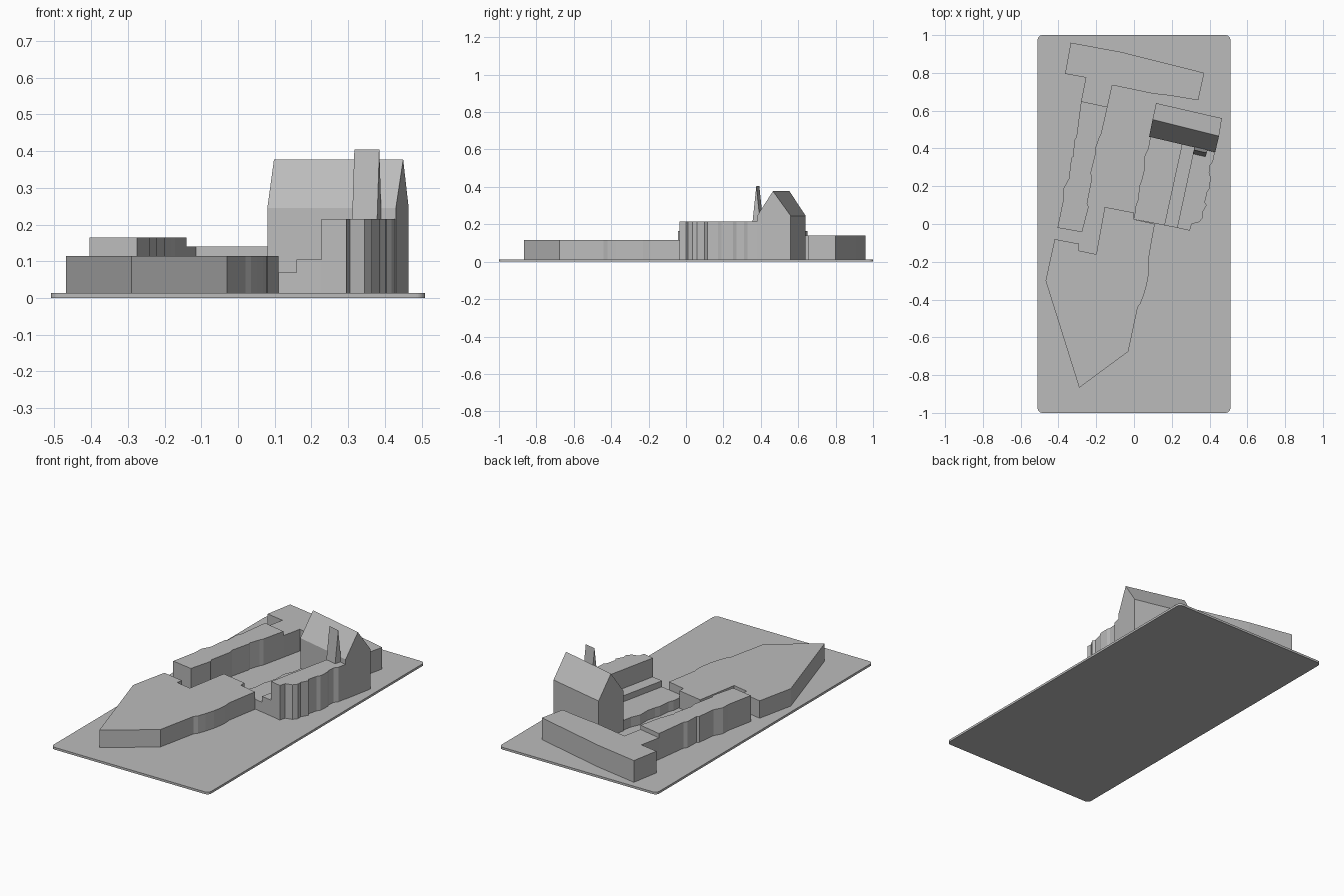
import bpy, bmesh, math
from mathutils import Vector

if "Cube" in bpy.data.objects:
    bpy.data.objects.remove(bpy.data.objects["Cube"])

grey = bpy.data.materials.new("light grey")
grey.diffuse_color = (0.5, 0.5, 0.5, 1)
grey.use_nodes = True
grey.node_tree.nodes["Principled BSDF"].inputs["Base Color"].default_value = grey.diffuse_color
BASE = 0.013


def finish(name, bm):
    bmesh.ops.recalc_face_normals(bm, faces=bm.faces)
    mesh = bpy.data.meshes.new(name)
    bm.to_mesh(mesh)
    bm.free()
    mesh.materials.append(grey)
    ob = bpy.data.objects.new(name, mesh)
    bpy.context.collection.objects.link(ob)
    return ob


def block(name, outline, top, bottom=BASE - 0.004):
    """Extrude a ground plan straight up."""
    bm = bmesh.new()
    face = bm.faces.new([bm.verts.new((x, y, bottom)) for x, y in outline])
    up = bmesh.ops.extrude_face_region(bm, geom=[face])["geom"]
    bmesh.ops.translate(bm, vec=(0, 0, top - bottom),
                        verts=[v for v in up if isinstance(v, bmesh.types.BMVert)])
    return finish(name, bm)


def gabled(name, left, right, eave, ridge):
    """House shape; left and right are (front, ridge, back) plan points."""
    bm = bmesh.new()
    rings = []
    for f, r, b in (left, right):
        pts = [(*f, BASE - 0.004), (*f, eave), (*r, ridge), (*b, eave), (*b, BASE - 0.004)]
        rings.append([bm.verts.new(p) for p in pts])
    bm.faces.new(rings[0])
    bm.faces.new(rings[1])
    for i in range(5):
        j = (i + 1) % 5
        bm.faces.new((rings[0][i], rings[0][j], rings[1][j], rings[1][i]))
    return finish(name, bm)


# Ground slab with rounded corners
R = 0.025
slab = []
for k, (sx, sy) in enumerate(((1, 1), (-1, 1), (-1, -1), (1, -1))):
    for s in range(7):
        a = math.radians(90 * k + 15 * s)
        slab.append((sx * (0.51 - R) + R * math.cos(a), sy * (1 - R) + R * math.sin(a)))
block("ground_slab", slab, BASE, 0)

# Low pointed block at the front
block("front_block", [
    (-.42, -.08), (-.29, -.105), (-.295, -.14), (-.20, -.16), (-.155, .09),
    (0, .06), (0, .025), (.11, 0), (.092, -.1), (.077, -.19), (.08, -.23),
    (.077, -.27), (.068, -.32), (.052, -.375), (.035, -.42), (.02, -.44),
    (-.03, -.675), (-.29, -.867), (-.468, -.30)], 0.115)

# Long western wing with stepped sides
block("west_wing", [
    (-.405, -.02), (-.275, -.043), (-.24, .09), (-.248, .11), (-.222, .24),
    (-.228, .27), (-.20, .385), (-.203, .40), (-.182, .46), (-.172, .48),
    (-.14, .62), (-.28, .65), (-.305, .46), (-.318, .44), (-.32, .36),
    (-.332, .35), (-.345, .24), (-.372, .19), (-.372, .14)], 0.165)

# Northern building
block("north_building", [
    (-.335, .96), (-.065, .91), (.372, .80), (.34, .655), (.19, .68), (.10, .69),
    (-.115, .735), (-.14, .62), (-.28, .65), (-.255, .775), (-.365, .795)], 0.14)

# Terraced strips stepping up to the eastern wing
block("lower_terrace", [
    (0, .025), (.16, -.007), (.26, .45), (.09, .48), (.075, .40), (.052, .35),
    (.052, .28), (.04, .23), (.028, .20), (.022, .13), (.01, .10)], 0.07)
block("upper_terrace", [(.16, -.007), (.228, -.02), (.325, .43), (.26, .45)], 0.105)

# Tall eastern wing with a jagged outer wall
block("east_wing", [
    (.228, -.02), (.295, -.035), (.305, .0), (.345, .01), (.365, .035), (.362, .06),
    (.385, .10), (.375, .115), (.388, .17), (.402, .19), (.405, .25), (.398, .27),
    (.402, .31), (.418, .33), (.432, .40), (.325, .43)], 0.215)

# Steep-roofed hall
gabled("hall", ((.08, .462), (.098, .553), (.117, .64)),
       ((.43, .38), (.45, .465), (.465, .56)), 0.245, 0.377)

# Thin wedge-shaped turret
gabled("turret", ((.311, .372), (.317, .392), (.323, .412)),
       ((.379, .356), (.385, .376), (.391, .396)), 0.215, 0.405)
